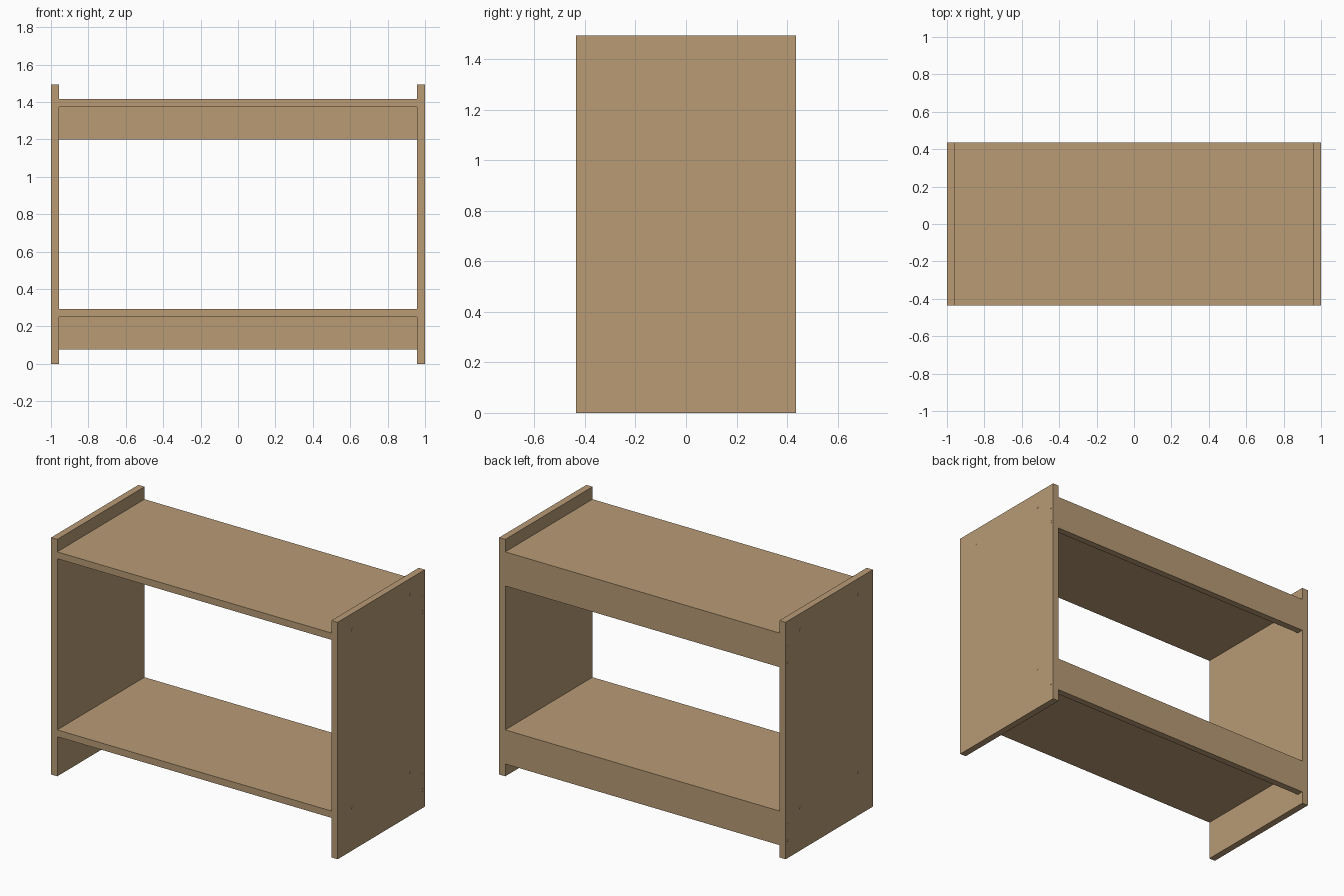
import bpy
import math

if "Cube" in bpy.data.objects:
    bpy.data.objects.remove(bpy.data.objects["Cube"])

wood = bpy.data.materials.new("light_wood")
wood.diffuse_color = (0.479, 0.328, 0.178, 1)
wood.use_nodes = True
wood.node_tree.nodes["Principled BSDF"].inputs["Base Color"].default_value = wood.diffuse_color

DEPTH = 0.87        # full depth in y
HEIGHT = 1.495      # side panel height
T = 0.043           # board thickness
INNER = 2 - 2 * T   # clear width between the sides


def board(name, size, center):
    bpy.ops.mesh.primitive_cube_add(size=1, location=center)
    ob = bpy.context.object
    ob.name = name
    ob.scale = size
    bpy.ops.object.transform_apply(location=False, rotation=False, scale=True)
    ob.data.materials.append(wood)


def peg(name, x, y, z):
    # Nearly flush fixing peg set into the outer face of a side panel
    bpy.ops.mesh.primitive_cylinder_add(vertices=12, radius=0.008, depth=0.006,
                                        location=(x, y, z),
                                        rotation=(0, math.pi / 2, 0))
    ob = bpy.context.object
    ob.name = name
    ob.data.materials.append(wood)


# Side panels
for side, s in (("left", -1), ("right", 1)):
    board(side + "_panel", (T, DEPTH, HEIGHT), (s * (1 - T / 2), 0, HEIGHT / 2))

# Shelves, each with a rail under its back edge
RAIL = 0.172
for level, top in (("lower", 0.293), ("upper", 1.416)):
    under = top - T
    board(level + "_shelf", (INNER, DEPTH, T), (0, 0, top - T / 2))
    board(level + "_back_rail", (INNER, T, RAIL),
          (0, DEPTH / 2 - T / 2, under - RAIL / 2))
    # Pegs: two into the shelf end, two into the rail end
    spots = [(-0.29, top - T / 2), (0.29, top - T / 2),
             (DEPTH / 2 - T / 2, under - 0.037), (DEPTH / 2 - T / 2, under - 0.137)]
    for side, s in (("left", -1), ("right", 1)):
        for i, (y, z) in enumerate(spots):
            peg(f"{level}_{side}_peg_{i + 1}", s * 0.998, y, z)
